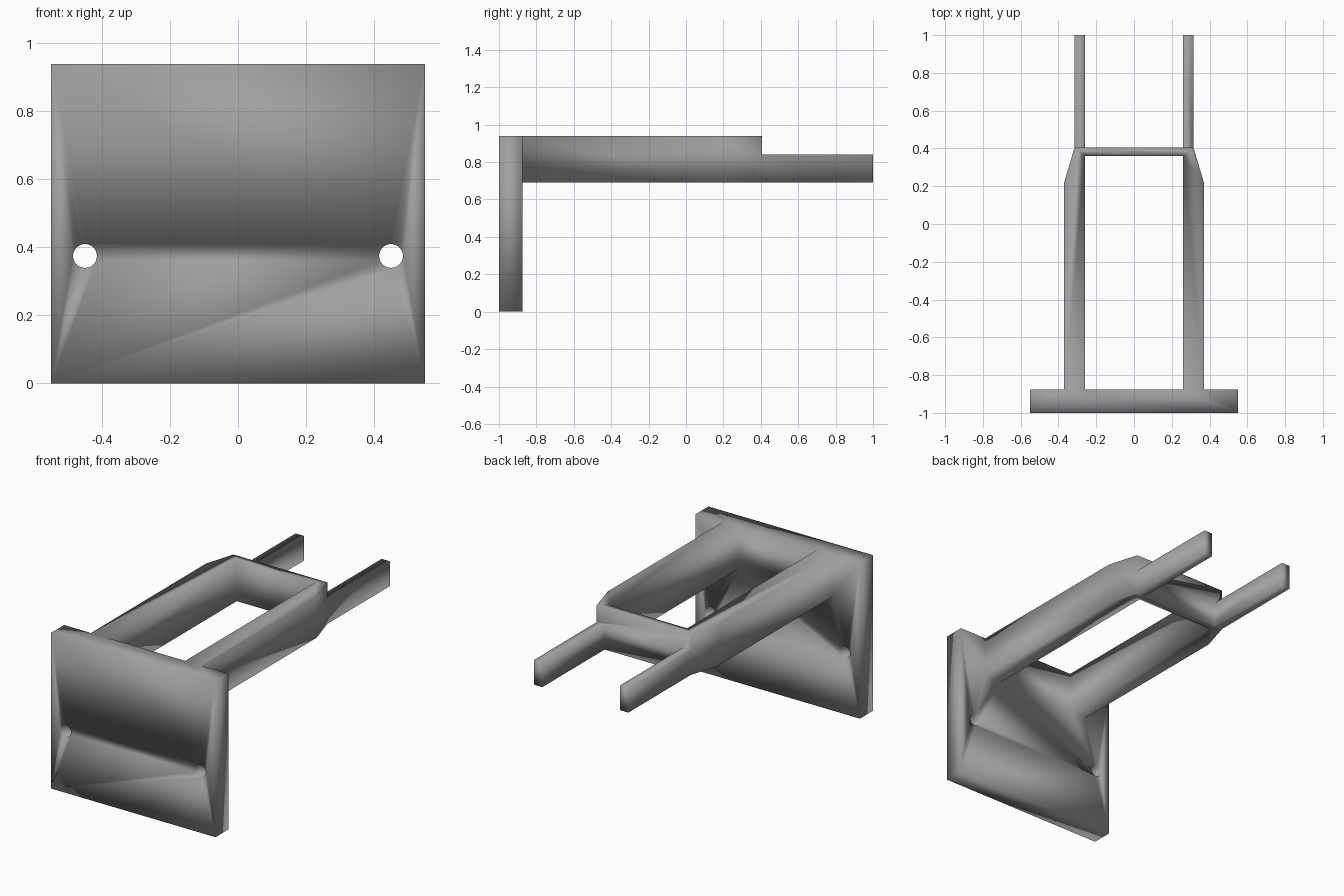
import bpy
import bmesh
from mathutils import Matrix, Vector

cube = bpy.data.objects.get("Cube")
if cube:
    bpy.data.objects.remove(cube, do_unlink=True)

grey = bpy.data.materials.new("plain grey")
grey.use_nodes = True
grey.diffuse_color = (0.35, 0.35, 0.35, 1)
grey.node_tree.nodes["Principled BSDF"].inputs["Base Color"].default_value = grey.diffuse_color

TOP, ARM_BOTTOM, PRONG_TOP = 0.94, 0.69, 0.84
PLATE_FRONT, PLATE_BACK = -1.0, -0.875


def add_object(name, bm):
    bmesh.ops.recalc_face_normals(bm, faces=bm.faces)
    mesh = bpy.data.meshes.new(name)
    bm.to_mesh(mesh)
    bm.free()
    mesh.materials.append(grey)
    obj = bpy.data.objects.new(name, mesh)
    bpy.context.collection.objects.link(obj)
    return obj


def prism(name, outline, low, high):
    """Extrude a plan outline upwards."""
    bm = bmesh.new()
    face = bm.faces.new([bm.verts.new((x, y, low)) for x, y in outline])
    extruded = bmesh.ops.extrude_face_region(bm, geom=[face])["geom"]
    verts = [v for v in extruded if isinstance(v, bmesh.types.BMVert)]
    bmesh.ops.translate(bm, verts=verts, vec=Vector((0, 0, high - low)))
    return add_object(name, bm)


def box(name, x0, x1, y0, y1, z0, z1):
    return prism(name, [(x0, y0), (x1, y0), (x1, y1), (x0, y1)], z0, z1)


def combine(target, other, operation):
    mod = target.modifiers.new(operation.lower(), "BOOLEAN")
    mod.operation, mod.solver, mod.object = operation, "EXACT", other
    bpy.context.view_layer.objects.active = target
    bpy.ops.object.modifier_apply(modifier=mod.name)
    bpy.data.objects.remove(other, do_unlink=True)


# Mounting plate
bracket = box("bracket", -0.55, 0.55, PLATE_FRONT, PLATE_BACK, 0, TOP)

# Arms with tapered ends joined by a crossbar
half = [(0.26, PLATE_BACK - 0.05), (0.37, PLATE_BACK - 0.05), (0.37, 0.22), (0.315, 0.405)]
outer = half + [(-x, y) for x, y in reversed(half)]
frame = prism("arm_frame", outer + [(-0.26, 0.36), (0.26, 0.36)], ARM_BOTTOM, TOP)
combine(bracket, frame, "UNION")

# Prongs and screw holes on both sides
for side in (-1, 1):
    prong = box("prong", side * 0.26, side * 0.315, 0.38, 1.0, ARM_BOTTOM, PRONG_TOP)
    combine(bracket, prong, "UNION")
    bm = bmesh.new()
    place = Matrix.Translation((side * 0.45, -0.94, 0.375)) @ Matrix.Rotation(1.5707963, 4, "X")
    bmesh.ops.create_cone(bm, cap_ends=True, segments=32, radius1=0.035,
                          radius2=0.035, depth=0.4, matrix=place)
    combine(bracket, add_object("screw_hole_cutter", bm), "DIFFERENCE")

# Soft shading over the whole bracket
bm = bmesh.new()
bm.from_mesh(bracket.data)
bmesh.ops.remove_doubles(bm, verts=bm.verts, dist=0.0005)
bm.to_mesh(bracket.data)
bm.free()
bracket.data.shade_smooth()
